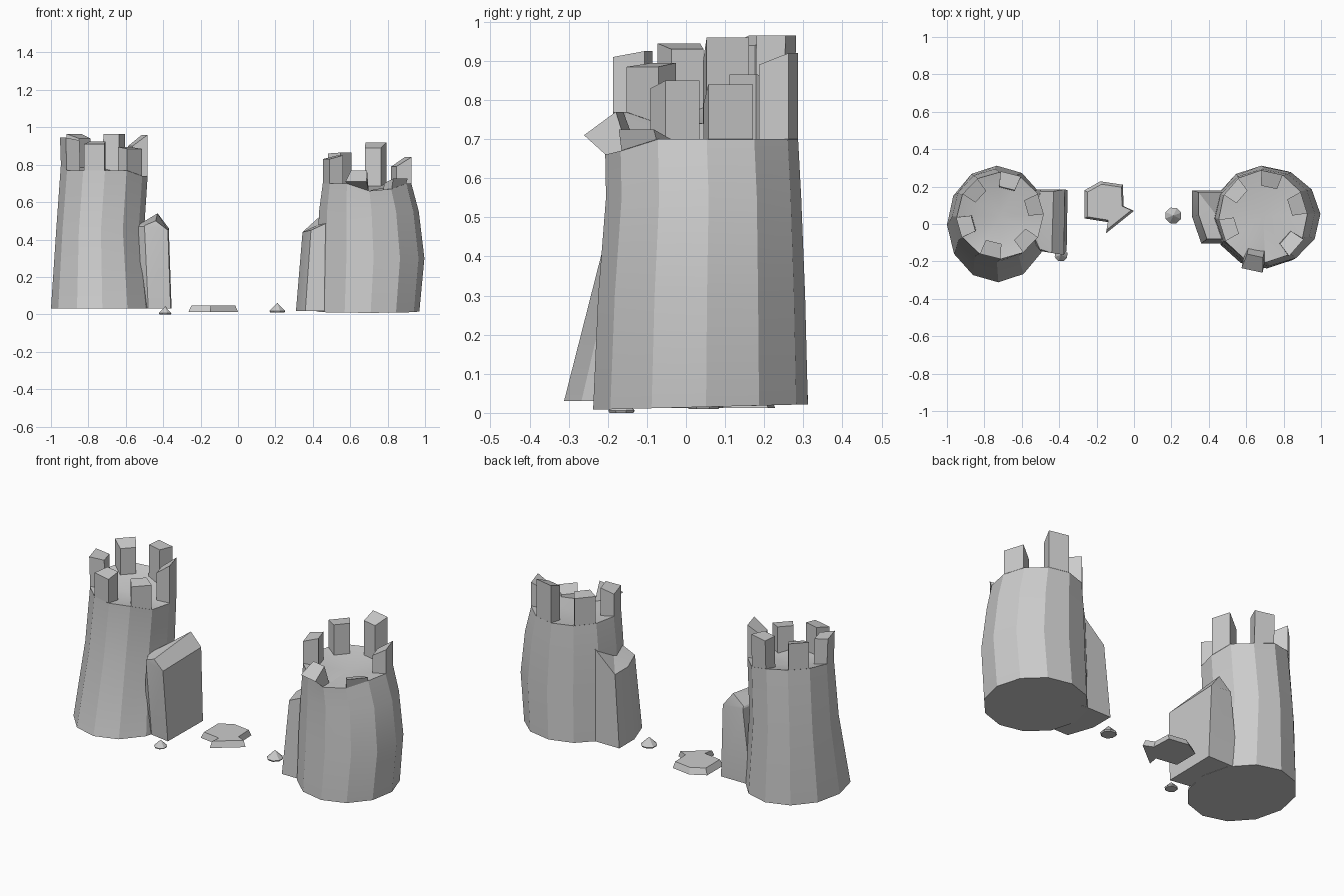
import bpy, bmesh
from math import cos, sin, radians
from mathutils import Vector

if "Cube" in bpy.data.objects:
    bpy.data.objects.remove(bpy.data.objects["Cube"])


def finish(name, bm):
    bmesh.ops.recalc_face_normals(bm, faces=bm.faces)
    me = bpy.data.meshes.new(name)
    bm.to_mesh(me)
    bm.free()
    ob = bpy.data.objects.new(name, me)
    bpy.context.collection.objects.link(ob)
    bpy.context.view_layer.objects.active = ob
    ob.select_set(True)
    bpy.ops.object.shade_smooth_by_angle(angle=radians(20))
    ob.select_set(False)
    return ob


def loft(bm, loops, top=None):
    """Join equal rings of points; close with a flat base and a cap or fan."""
    rings = [[bm.verts.new(p) for p in l] for l in loops]
    n = len(rings[0])
    for a, b in zip(rings, rings[1:]):
        for i in range(n):
            j = (i + 1) % n
            bm.faces.new((a[i], a[j], b[j], b[i]))
    bm.faces.new(rings[0][::-1])
    if top is None:
        bm.faces.new(rings[-1])
    else:
        c = bm.verts.new(top)
        for i in range(n):
            bm.faces.new((rings[-1][i], rings[-1][(i + 1) % n], c))


def ring(cx, cy, rx, ry, z, start=0, n=12, tilt=0):
    pts = []
    for i in range(n):
        a = radians(start + 360 * i / n)
        pts.append(Vector((cx + rx * cos(a), cy + ry * sin(a), z + tilt * ry * sin(a))))
    return pts


def tower(name, levels, start, merlons, floor_dip, drops={}):
    """Twelve-sided shaft with a sunken floor and a merlon on every other facet."""
    loops = [ring(*lv[:5], start, 12, lv[5]) for lv in levels]
    rim = loops[-1]
    for i, d in drops.items():
        rim[i].z -= d
    cx, cy, z = levels[-1][0], levels[-1][1], levels[-1][4]
    bm = bmesh.new()
    loft(bm, loops, (cx, cy, z - floor_dip))
    finish(name, bm)
    # Each merlon: top height outside, top height inside, outward lean
    for k, (zo, zi, lean) in enumerate(merlons):
        p, q = rim[2 * k], rim[(2 * k + 1) % 12]
        a, b = p.lerp(q, 0.03), p.lerp(q, 0.97)
        mid = (p + q) / 2
        out = Vector((mid.x - cx, mid.y - cy, 0)).normalized()
        a, b = a + out * 0.001, b + out * 0.001
        side = (b - a) * 0.12
        c, d = b - out * 0.08 - side, a - out * 0.08 + side
        low = [a, b, c - Vector((0, 0, 0.07)), d - Vector((0, 0, 0.07))]
        high = []
        for v, h in ((a, zo), (b, zo), (c, zi), (d, zi)):
            t = v + out * lean
            high.append((t.x, t.y, h))
        bm = bmesh.new()
        loft(bm, [low, high])
        finish(f"{name}_merlon_{k + 1}", bm)


# Towers: levels are centre x, centre y, radius x, radius y, height, tilt
tower("left_tower",
      [(-0.73, 0.0, 0.27, 0.312, 0.03, 0),
       (-0.737, 0.045, 0.235, 0.25, 0.45, 0),
       (-0.715, 0.045, 0.232, 0.232, 0.77, 0)],
      1,
      [(0.96, 0.90, 0.0), (0.965, 0.965, 0.005), (0.965, 0.94, 0.0),
       (0.945, 0.93, 0.005), (0.91, 0.925, 0.0), (0.885, 0.895, 0.0)],
      0.03, {0: 0.03, 11: 0.03, 3: -0.03, 4: -0.04, 5: -0.04, 6: -0.03})
tower("right_tower",
      [(0.695, 0.037, 0.275, 0.275, 0.015, 0.025),
       (0.71, 0.04, 0.287, 0.265, 0.30, 0),
       (0.70, 0.045, 0.267, 0.25, 0.55, 0),
       (0.69, 0.04, 0.237, 0.247, 0.70, 0)],
      3,
      [(0.84, 0.79, 0.0), (0.92, 0.89, 0.0), (0.86, 0.865, 0.0),
       (0.83, 0.85, 0.0), (0.71, 0.77, 0.055), (0.725, 0.70, 0.01)],
      0.04, {9: 0.04, 10: 0.03})

# Broken curtain wall ends, lofted from foot to sloping crown
bm = bmesh.new()
foot = [(-0.36, -0.14), (-0.355, 0.18), (-0.55, 0.18), (-0.55, -0.08), (-0.48, -0.12)]
shoulder = [(-0.375, -0.165, 0.45), (-0.37, 0.185, 0.46), (-0.50, 0.185, 0.47),
            (-0.54, -0.06, 0.47), (-0.50, -0.145, 0.47)]
crown = [(-0.44, -0.155, 0.50), (-0.43, 0.175, 0.54), (-0.50, 0.175, 0.48),
         (-0.53, -0.05, 0.48), (-0.50, -0.135, 0.475)]
loft(bm, [[(x, y, 0.031) for x, y in foot], shoulder, crown], (-0.48, 0.03, 0.51))
finish("left_broken_wall", bm)

bm = bmesh.new()
foot = [(0.31, 0.18), (0.31, 0.04), (0.36, -0.105), (0.50, -0.105), (0.50, 0.18)]
crown = [(0.345, 0.17, 0.44), (0.345, 0.05, 0.44), (0.39, -0.08, 0.45),
         (0.50, -0.08, 0.50), (0.50, 0.17, 0.58)]
loft(bm, [[(x, y, 0.018) for x, y in foot], crown], (0.43, 0.06, 0.48))
finish("right_broken_wall", bm)

# Fallen slab with sloping edges
outline = [(-0.265, 0.03), (-0.14, 0.01), (-0.15, -0.05), (0.0, 0.07),
           (-0.055, 0.095), (-0.06, 0.21), (-0.18, 0.228), (-0.265, 0.18)]
bm = bmesh.new()
loft(bm, [[(x, y, 0.013) for x, y in outline],
          [(-0.125 + (x + 0.125) * 0.88, 0.1 + (y - 0.1) * 0.88, 0.048)
           for x, y in outline]])
finish("fallen_slab", bm)

# Small loose stones
for name, x, y, r, z, h in (("right_stone", 0.21, 0.045, 0.045, 0.01, 0.052),
                            ("left_stone", -0.39, -0.165, 0.036, 0.0, 0.042)):
    bm = bmesh.new()
    loft(bm, [ring(x, y, r * 0.9, r * 0.9, z, 20, 8),
              ring(x, y, r, r, z + h * 0.15, 20, 8)], (x, y, z + h))
    finish(name, bm)
